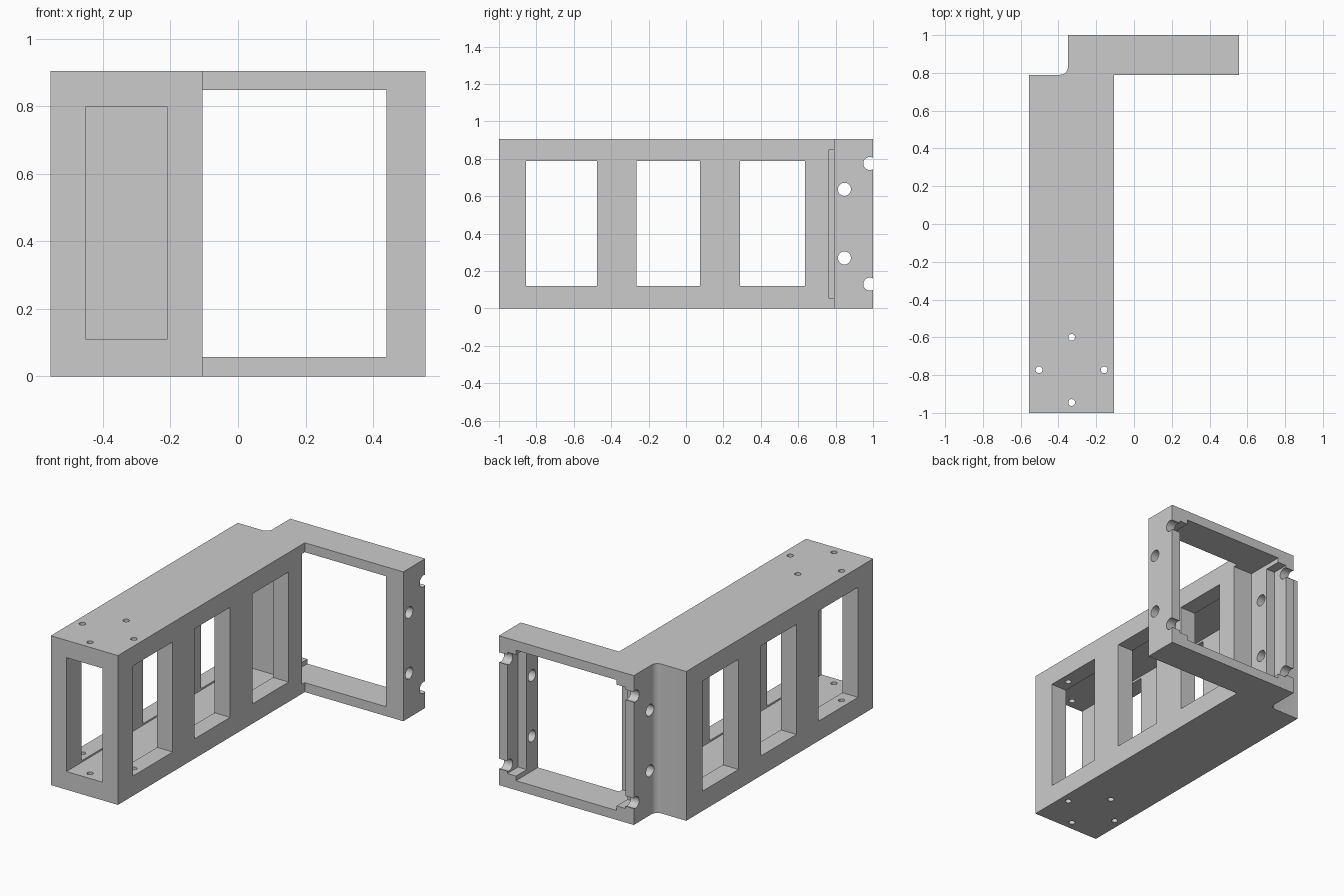
import bpy, bmesh
from math import sin, cos, pi, radians

if "Cube" in bpy.data.objects:
    bpy.data.objects.remove(bpy.data.objects["Cube"])

H = 0.905


def cut(target, cutter):
    # subtract a cutter from the target, then discard it
    cutter.hide_render = True
    mod = target.modifiers.new("cut", 'BOOLEAN')
    mod.operation = 'DIFFERENCE'
    mod.solver = 'EXACT'
    mod.object = cutter
    bpy.context.view_layer.objects.active = target
    bpy.ops.object.modifier_apply(modifier=mod.name)
    bpy.data.objects.remove(cutter, do_unlink=True)


def cut_box(target, x0, x1, y0, y1, z0, z1):
    bpy.ops.mesh.primitive_cube_add(
        size=1, location=((x0 + x1) / 2, (y0 + y1) / 2, (z0 + z1) / 2))
    box = bpy.context.object
    box.scale = (x1 - x0, y1 - y0, z1 - z0)
    bpy.ops.object.transform_apply(location=False, rotation=False, scale=True)
    cut(target, box)


def cut_hole(target, loc, radius, axis):
    rot = (0, pi / 2, 0) if axis == 'X' else (0, 0, 0)
    bpy.ops.mesh.primitive_cylinder_add(
        vertices=32, radius=radius, depth=3, location=loc, rotation=rot)
    cut(target, bpy.context.object)


# L-shaped body outline with a small fillet in the outer corner
R = 0.04
fillet = [(-0.35 - R + R * cos(a), 0.79 + R + R * sin(a))
          for a in (-pi / 2 + i * pi / 16 for i in range(9))]
outline = [(-0.555, -1), (-0.105, -1), (-0.105, 0.79), (0.555, 0.79),
           (0.555, 1), (-0.35, 1)] + fillet[::-1] + [(-0.555, 0.79)]
bm = bmesh.new()
face = bm.faces.new([bm.verts.new((x, y, 0)) for x, y in outline])
ext = bmesh.ops.extrude_face_region(bm, geom=[face])
bmesh.ops.translate(bm, vec=(0, 0, H),
                    verts=[v for v in ext['geom'] if isinstance(v, bmesh.types.BMVert)])
bmesh.ops.recalc_face_normals(bm, faces=bm.faces)
mesh = bpy.data.meshes.new("bracket_frame")
bm.to_mesh(mesh)
bm.free()
frame = bpy.data.objects.new("bracket_frame", mesh)
bpy.context.collection.objects.link(frame)

# Long hollow inside the arm, open at the front
cut_box(frame, -0.45, -0.21, -1.2, 0.685, 0.11, 0.80)

# Three windows through the arm sides
for y0, y1 in ((-0.855, -0.475), (-0.265, 0.075), (0.29, 0.635)):
    cut_box(frame, -0.8, 0.1, y0, y1, 0.12, 0.787)

# Large opening through the head, biting slightly into the arm
cut_box(frame, -0.235, 0.44, 0.762, 1.2, 0.057, 0.848)

# Wider rebate in both posts at the back of the head
cut_box(frame, -0.293, 0.498, 0.897, 1.2, 0.085, 0.82)

# Side holes and half-open notches through both posts
for z in (0.27, 0.637):
    cut_hole(frame, (0.1, 0.847, z), 0.035, 'X')
for z in (0.13, 0.775):
    cut_hole(frame, (0.1, 0.983, z), 0.035, 'X')

# Four mounting holes in the top and bottom plates
for x, y in ((-0.33, -0.6), (-0.33, -0.945), (-0.503, -0.772), (-0.158, -0.772)):
    cut_hole(frame, (x, y, H / 2), 0.018, 'Z')

bpy.ops.object.select_all(action='DESELECT')
frame.select_set(True)
bpy.context.view_layer.objects.active = frame
bpy.ops.object.shade_smooth_by_angle(angle=radians(30))
